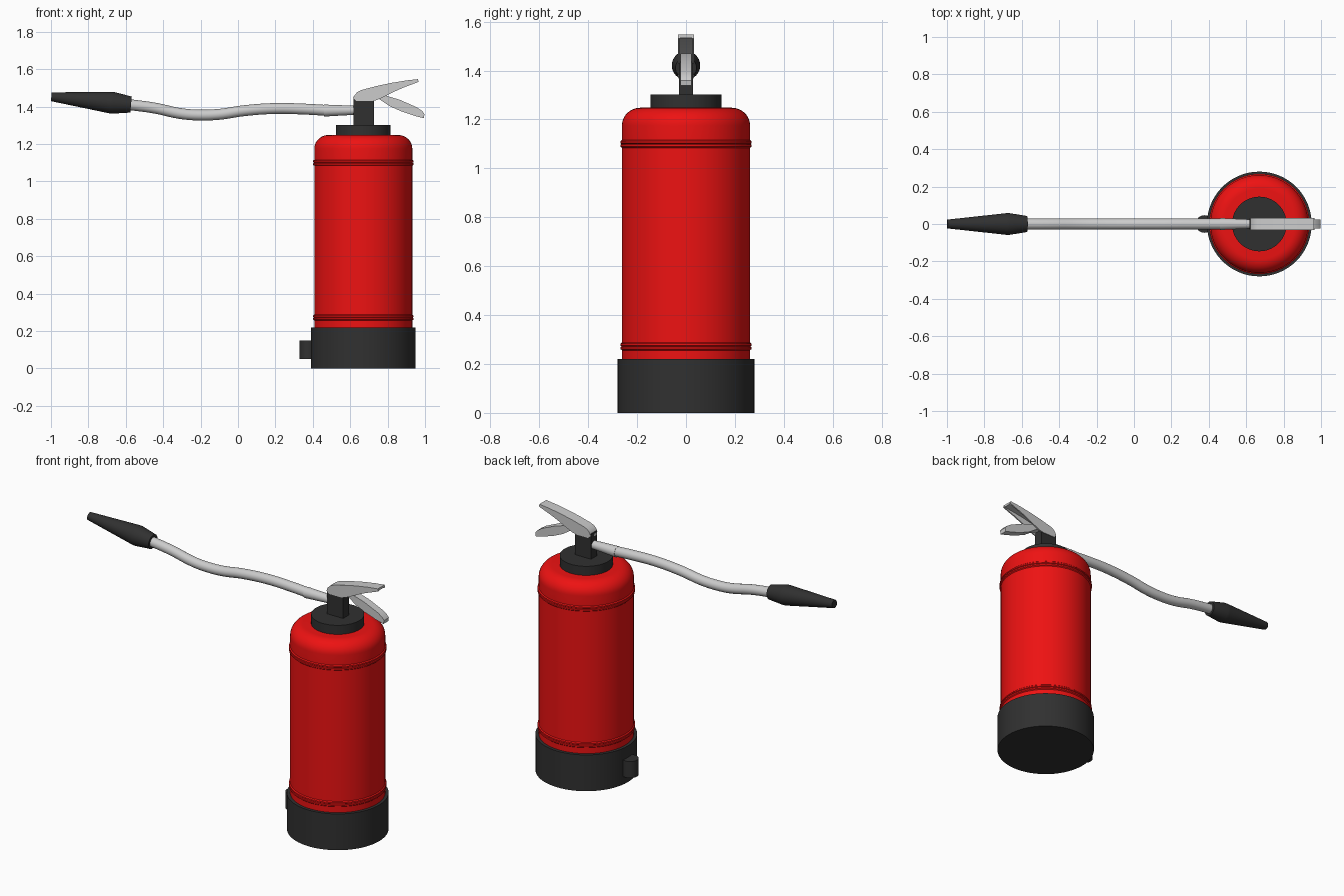
import bpy, bmesh, math
from mathutils import Vector

if "Cube" in bpy.data.objects:
    bpy.data.objects.remove(bpy.data.objects["Cube"])

CX = 0.67  # bottle axis


def material(name, rgb):
    m = bpy.data.materials.new(name)
    m.diffuse_color = (*rgb, 1)
    m.use_nodes = True
    m.node_tree.nodes["Principled BSDF"].inputs["Base Color"].default_value = m.diffuse_color
    return m


RED = material("red_paint", (0.85, 0.006, 0.006))
BLACK = material("black_plastic", (0.03, 0.03, 0.03))


def finish(bm, name, mat=None, angle=35):
    bmesh.ops.recalc_face_normals(bm, faces=bm.faces)
    me = bpy.data.meshes.new(name)
    bm.to_mesh(me)
    bm.free()
    ob = bpy.data.objects.new(name, me)
    bpy.context.collection.objects.link(ob)
    if mat:
        me.materials.append(mat)
    smooth(ob, angle)
    return ob


def smooth(ob, angle=35):
    bpy.ops.object.select_all(action='DESELECT')
    ob.select_set(True)
    bpy.context.view_layer.objects.active = ob
    bpy.ops.object.shade_smooth_by_angle(angle=math.radians(angle))


def lathe(name, profile, mat=None, steps=64, start=(CX, 0, 0), direction=(0, 0, 1)):
    """Revolve (radius, height) points around an axis."""
    bm = bmesh.new()
    vs = [bm.verts.new((r, 0, h)) for r, h in profile]
    es = [bm.edges.new(p) for p in zip(vs, vs[1:])]
    bmesh.ops.spin(bm, geom=vs + es, cent=(0, 0, 0), axis=(0, 0, 1),
                   angle=math.tau, steps=steps)
    bmesh.ops.remove_doubles(bm, verts=bm.verts, dist=1e-5)
    ob = finish(bm, name, mat)
    ob.location = start
    ob.rotation_mode = 'QUATERNION'
    ob.rotation_quaternion = Vector((0, 0, 1)).rotation_difference(Vector(direction))
    return ob


def prism(bm, outline, y0, y1):
    """Extrude an (x, z) side outline between two y values."""
    f = bm.faces.new([bm.verts.new((x, y0, z)) for x, z in outline])
    new = bmesh.ops.extrude_face_region(bm, geom=[f])["geom"]
    bmesh.ops.translate(bm, vec=(0, y1 - y0, 0),
                        verts=[v for v in new if isinstance(v, bmesh.types.BMVert)])


# Bottle with rounded shoulder and two raised seams
R = 0.262


def seam(z):
    return [(R, z - 0.016), (R + 0.006, z - 0.011), (R + 0.006, z - 0.003), (R + 0.002, z),
            (R + 0.006, z + 0.003), (R + 0.006, z + 0.011), (R, z + 0.016)]


shoulder = [(0.187 + 0.075 * math.cos(a), 1.175 + 0.073 * math.sin(a))
            for a in [math.pi / 2 * i / 10 for i in range(11)]]
lathe("bottle", [(0, 0.1), (R, 0.1)] + seam(0.272) + seam(1.10) + shoulder + [(0, 1.248)], RED)

# Foot, collar and hose clip
lathe("foot", [(0, 0), (0.28, 0), (0.28, 0.22), (0.255, 0.22), (0, 0.22)], BLACK)
lathe("collar", [(0, 1.235), (0.146, 1.235), (0.146, 1.303), (0, 1.303)], BLACK)
lathe("hose_clip", [(0, 0.05), (0.047, 0.05), (0.047, 0.15), (0, 0.15)], BLACK, 24,
      (0.376, 0, 0))

# Valve block
bm = bmesh.new()
prism(bm, [(0.618, 1.29), (0.727, 1.29), (0.727, 1.465), (0.618, 1.455)], -0.029, 0.029)
finish(bm, "valve_block", BLACK)

# Upper squeeze lever: channel open underneath
top = [(0.618, 1.445), (0.625, 1.463), (0.638, 1.478), (0.66, 1.489),
       (0.74, 1.510), (0.82, 1.527), (0.90, 1.540), (0.962, 1.547)]
under = [(0.965, 1.532), (0.885, 1.502), (0.835, 1.480), (0.783, 1.454),
         (0.745, 1.436), (0.715, 1.429), (0.634, 1.429)]
bm = bmesh.new()
for s in (-1, 1):
    prism(bm, top + under, s * 0.033, s * 0.025)
prism(bm, top + [(x, z - 0.014) for x, z in reversed(top)], -0.0255, 0.0255)
finish(bm, "squeeze_lever")

# Lower carry handle
bm = bmesh.new()
prism(bm, [(0.70, 1.47), (0.78, 1.462), (0.864, 1.437), (0.955, 1.397), (0.985, 1.377),
           (0.997, 1.36), (0.993, 1.338), (0.94, 1.352), (0.87, 1.376), (0.81, 1.403),
           (0.755, 1.44), (0.70, 1.45)], -0.023, 0.023)
finish(bm, "carry_handle")

# Hose
path = [(0.50, 1.378), (0.35, 1.387), (0.20, 1.390), (0.03, 1.378), (-0.10, 1.359),
        (-0.20, 1.355), (-0.30, 1.362), (-0.45, 1.393), (-0.60, 1.413)]
cu = bpy.data.curves.new("hose", 'CURVE')
cu.dimensions = '3D'
cu.bevel_depth = 0.029
cu.bevel_resolution = 6
cu.use_fill_caps = True
sp = cu.splines.new('BEZIER')
sp.bezier_points.add(len(path) - 1)
for p, (x, z) in zip(sp.bezier_points, path):
    p.co = (x, 0, z)
    p.handle_left_type = p.handle_right_type = 'AUTO'
hose = bpy.data.objects.new("hose", cu)
bpy.context.collection.objects.link(hose)
bpy.ops.object.select_all(action='DESELECT')
hose.select_set(True)
bpy.context.view_layer.objects.active = hose
bpy.ops.object.convert(target='MESH')
smooth(bpy.context.view_layer.objects.active)

# Tapered hose fitting and nozzle
lathe("hose_fitting", [(0, 0), (0.032, 0), (0.024, 0.17), (0, 0.17)], None, 32,
      (0.46, 0, 1.379), (1, 0, 0.01))
lathe("nozzle", [(0, 0), (0.043, 0), (0.058, 0.095), (0.058, 0.11), (0.0235, 0.428), (0, 0.428)],
      BLACK, 32, (-0.572, 0, 1.411), (-1, 0, 0.098))
